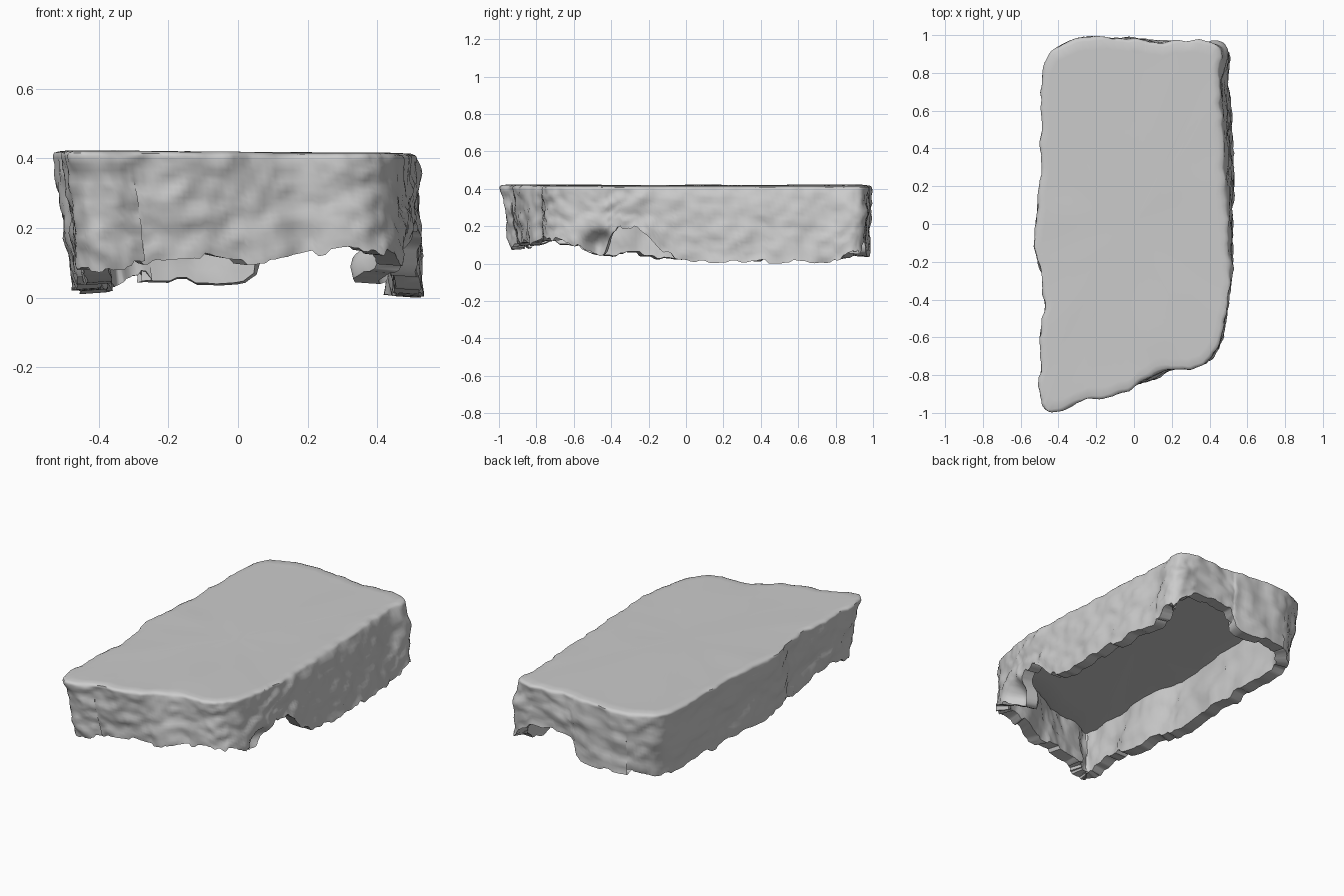
import bpy
import bmesh
import math
import random
from mathutils import Vector, noise

random.seed(4)
cube = bpy.data.objects.get("Cube")
if cube:
    bpy.data.objects.remove(cube, do_unlink=True)

SAMPLES_PER_SPAN = 9
WALL_ROWS = 18
TOP, CEILING = 0.426, 0.37
EDGE_RADIUS = 0.02
THICKNESS = 0.072

# Plan outline, counter-clockwise from the front: x, y, height of the broken lower edge
OUTLINE = [
    (-.46, -.98, .09), (-.37, -.98, .1), (-.27, -.94, .11), (-.14, -.92, .13),
    (0, -.86, .11), (.14, -.77, .12), (.3, -.77, .15), (.41, -.71, .14),
    (.47, -.58, .1), (.49, -.45, .05), (.5, -.39, .18), (.51, -.26, .2),
    (.51, -.1, .06), (.49, .1, .02), (.465, .35, .02), (.455, .55, .02),
    (.44, .75, .02), (.455, .89, .06), (.42, .95, .08), (.3, .97, .17),
    (.1, .97, .18), (.04, .98, .07), (-.2, .99, .055), (-.38, .95, .07),
    (-.48, .83, .04), (-.49, .5, .03), (-.5, .2, .03), (-.53, -.12, .04),
    (-.49, -.3, .06), (-.48, -.47, .06), (-.5, -.65, .12), (-.5, -.88, .09),
]


def closed_spline(points, steps):
    """Sample a smooth closed curve through the points."""
    pts = [Vector(p) for p in points]
    n = len(pts)
    result = []
    for i in range(n):
        a, b, c, d = (pts[(i + k) % n] for k in (-1, 0, 1, 2))
        for s in range(steps):
            t = s / steps
            result.append(b + 0.5 * t * (c - a + t * (2 * a - 5 * b + 4 * c - d
                          + t * (3 * (b - c) + d - a))))
    return result


def clamp(value):
    return max(0.0, min(1.0, value))


def bell(value, centre, width):
    return math.exp(-((value - centre) / width) ** 2)


def top_height(x):
    return TOP - 0.008 * x


def weathering(p):
    """Chiselled stone relief: broad hollows plus fine chips."""
    q = Vector((p.x, p.y, p.z * 1.3))
    return (0.016 * noise.noise(q * 6) + 0.012 * noise.noise(q * 15)
            + 0.005 * noise.noise(q * 34))


path = closed_spline(OUTLINE, SAMPLES_PER_SPAN)
count = len(path)
normals = []
for i in range(count):
    along = path[(i + 1) % count] - path[i - 1]
    normals.append(Vector((along.y, -along.x, 0)).normalized())

# Broken lower edge, notched in short irregular steps
edge = []
step = 0
for i, p in enumerate(path):
    if i % 2 == 0:
        step = random.uniform(-0.013, 0.013)
    edge.append(max(0.0, p.z + step))


def lean(p, z):
    """Tilt of each wall with depth below the top."""
    drop = clamp((TOP - z) / TOP)
    flare = math.sqrt(drop)
    shift = Vector((0, 0, 0))
    if p.x < -0.3:
        shift.x = 0.055 * drop
    elif p.x > 0.3:
        # Flared left wall, with a flake curling in near its front
        shift.x = 0.01 * drop + 0.055 * flare * clamp((p.y + 0.1) / 0.4)
        shift.x -= 0.1 * bell(p.y, -0.47, 0.07) * clamp((0.2 - z) / 0.08)
    if p.y < -0.6:
        # Front leans back at its right end and bulges past the middle
        shift.y = 0.07 * drop * clamp((-p.y - 0.75) / 0.2)
        shift.y -= 0.05 * flare * bell(p.x, 0.1, 0.08)
    elif p.y > 0.8:
        shift.y = -0.015 * drop
    return shift


def wall_point(i, z, inset=0.0):
    """Point on the stone wall at a height, leaning and weathered."""
    base = Vector((path[i].x, path[i].y, z))
    return base + lean(path[i], z) + normals[i] * (weathering(base) - inset)


def cap_rings(ring, inner_scales, height):
    """Shrink a ring toward the middle to make a gently uneven flat surface."""
    rings = []
    for s in inner_scales:
        layer = []
        for p in ring:
            x, y = p.x * s, p.y * s
            bump = 0.003 * noise.noise(Vector((x * 5, y * 5, height)))
            layer.append(Vector((x, y, height + top_height(x) - TOP + bump)))
        rings.append(layer)
    return rings


indices = range(count)

# Top slab surface
upper_edge = [wall_point(i, TOP, EDGE_RADIUS) for i in indices]
rings = cap_rings(upper_edge, (0.08, 0.3, 0.5, 0.7, 0.85, 0.95, 1), TOP)

# Rounded upper edge
for inset, drop in ((0.3, 0.28), (0.08, 0.6)):
    rings.append([wall_point(i, top_height(path[i].x) - EDGE_RADIUS * drop,
                             EDGE_RADIUS * inset) for i in indices])

# Outer walls down to the broken edge
for row in range(WALL_ROWS + 1):
    t = row / WALL_ROWS
    layer = []
    for i in indices:
        start = top_height(path[i].x) - EDGE_RADIUS
        layer.append(wall_point(i, start + (edge[i] - start) * t))
    rings.append(layer)

# Inner walls up to the ceiling of the hollow
for row in range(WALL_ROWS // 2 + 1):
    t = row * 2 / WALL_ROWS
    rings.append([wall_point(i, edge[i] + 0.005 + (CEILING - edge[i]) * t, THICKNESS)
                  for i in indices])

# Ceiling of the hollow
rings += cap_rings(rings[-1], (0.97, 0.8, 0.5, 0.08), CEILING)

# Join the rings into one closed shell
bm = bmesh.new()
layers = [[bm.verts.new(p) for p in ring] for ring in rings]
for upper, lower in zip(layers, layers[1:]):
    for i in indices:
        j = (i + 1) % count
        bm.faces.new((upper[i], lower[i], lower[j], upper[j]))
bm.faces.new(layers[0])
bm.faces.new(reversed(layers[-1]))
bmesh.ops.recalc_face_normals(bm, faces=bm.faces[:])

# Seat the shell on the ground
lowest = min(v.co.z for v in bm.verts)
bmesh.ops.translate(bm, verts=bm.verts[:], vec=(0, 0, -lowest))

mesh = bpy.data.meshes.new("stone_block")
bm.to_mesh(mesh)
bm.free()
block = bpy.data.objects.new("stone_block", mesh)
bpy.context.collection.objects.link(block)

# Plain grey stone
stone = bpy.data.materials.new("grey_stone")
stone.use_nodes = True
colour = (0.6, 0.6, 0.6, 1)
stone.diffuse_color = colour
stone.node_tree.nodes["Principled BSDF"].inputs["Base Color"].default_value = colour
mesh.materials.append(stone)

bpy.ops.object.select_all(action='DESELECT')
block.select_set(True)
bpy.context.view_layer.objects.active = block
bpy.ops.object.shade_smooth_by_angle(angle=0.8)
